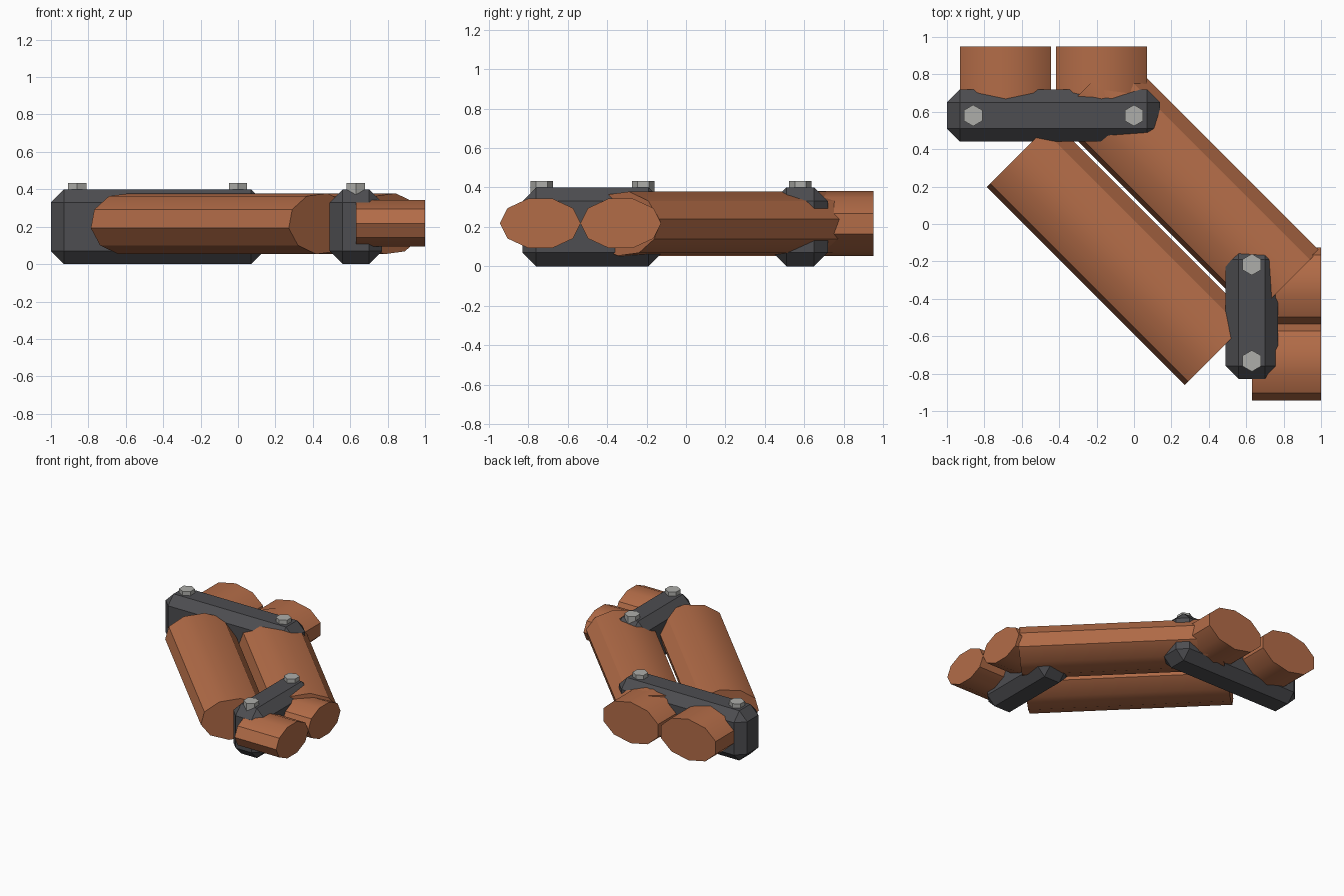
import bpy, bmesh, math
from mathutils import Vector

if "Cube" in bpy.data.objects:
    bpy.data.objects.remove(bpy.data.objects["Cube"])


def material(name, rgb):
    m = bpy.data.materials.new(name)
    m.diffuse_color = (*rgb, 1)
    m.use_nodes = True
    m.node_tree.nodes["Principled BSDF"].inputs["Base Color"].default_value = m.diffuse_color
    return m


COPPER = material("copper", (0.45, 0.15, 0.064))
DARK = material("dark_metal", (0.075, 0.075, 0.082))
STEEL = material("bolt_steel", (0.42, 0.42, 0.40))


def finish(name, bm, mat, smooth=False):
    bmesh.ops.recalc_face_normals(bm, faces=bm.faces)
    me = bpy.data.meshes.new(name)
    bm.to_mesh(me)
    bm.free()
    me.materials.append(mat)
    ob = bpy.data.objects.new(name, me)
    bpy.context.collection.objects.link(ob)
    if smooth:
        bpy.context.view_layer.objects.active = ob
        ob.select_set(True)
        bpy.ops.object.shade_smooth_by_angle(angle=math.radians(30))
        ob.select_set(False)


def prism(name, start, end, side, a, b, sides, roll, mat, up=(0, 0, 1), smooth=False):
    """Elliptical n-sided prism from start to end; roll turns the vertices."""
    bm = bmesh.new()
    side, up = Vector(side).normalized(), Vector(up)
    rings = []
    for c in (Vector(start), Vector(end)):
        ring = []
        for i in range(sides):
            t = math.radians(roll) + math.tau * i / sides
            ring.append(bm.verts.new(c + side * a * math.cos(t) + up * b * math.sin(t)))
        rings.append(ring)
        bm.faces.new(ring)
    for i in range(sides):
        j = (i + 1) % sides
        bm.faces.new((rings[0][i], rings[0][j], rings[1][j], rings[1][i]))
    finish(name, bm, mat, smooth)


def bracket(name, centre, size):
    """Chamfered clamp block."""
    bm = bmesh.new()
    bmesh.ops.create_cube(bm, size=1)
    bmesh.ops.scale(bm, vec=size, verts=bm.verts)
    bmesh.ops.translate(bm, vec=centre, verts=bm.verts)
    bmesh.ops.bevel(bm, geom=bm.edges[:], offset=0.07, segments=1, affect='EDGES')
    finish(name, bm, DARK)


Z = 0.216

# long diagonal pipes
for i, (x, y) in enumerate([(-0.081, -0.154), (0.284, 0.211)]):
    h = 0.529
    prism(f"diagonal_pipe_{i + 1}", (x - h, y + h, Z), (x + h, y - h, Z),
          (1, 1, 0), 0.2525, 0.165, 10, 8.4, COPPER, smooth=True)

# short pipe ends pointing back
for i, x in enumerate([-0.686, -0.173]):
    prism(f"back_pipe_end_{i + 1}", (x, 0.58, Z), (x, 0.95, Z),
          (1, 0, 0), 0.256, 0.165, 10, 18, COPPER, smooth=True)

# short, slimmer pipe ends pointing right
for i, y in enumerate([-0.739, -0.331]):
    prism(f"right_pipe_end_{i + 1}", (0.63, y, Z + 0.002), (1.0, y, Z + 0.002),
          (0, 1, 0), 0.205, 0.131, 10, 0, COPPER, smooth=True)

# clamp brackets
bracket("back_bracket", (-0.43, 0.58, 0.2), (1.14, 0.28, 0.4))
bracket("right_bracket", (0.63, -0.475, 0.2), (0.28, 0.71, 0.4))

# hex bolts
for i, (x, y) in enumerate([(-0.86, 0.58), (0.0, 0.58), (0.63, -0.217), (0.63, -0.732)]):
    prism(f"bolt_{i + 1}", (x, y, 0.36), (x, y, 0.433),
          (1, 0, 0), 0.057, 0.057, 6, 30, STEEL, up=(0, 1, 0))
